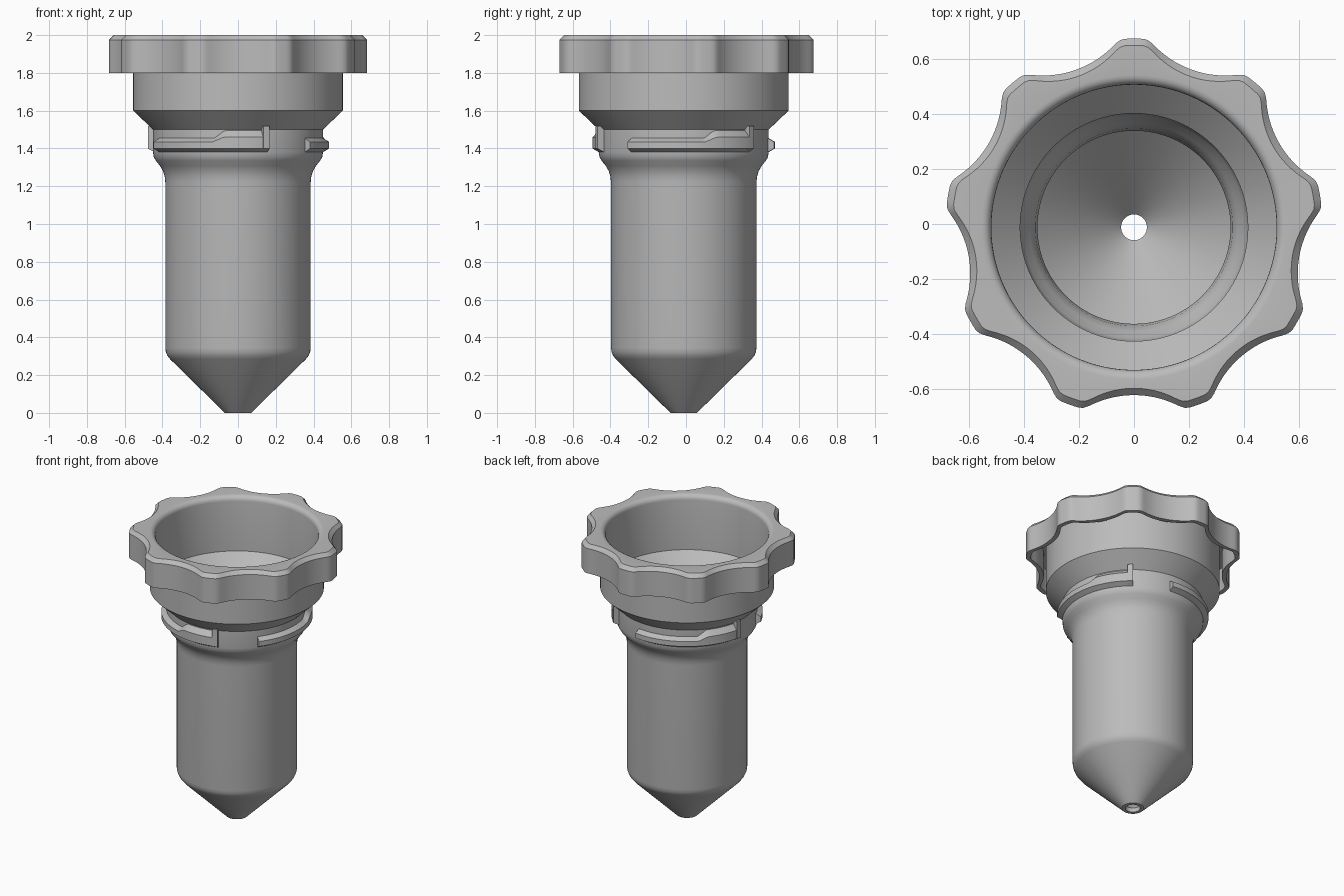
import bpy
import bmesh
import math

if "Cube" in bpy.data.objects:
    bpy.data.objects.remove(bpy.data.objects["Cube"])

AXIS_Y = -0.012
LOBES = 9
STEPS = LOBES * 28

grey = bpy.data.materials.new("plain grey")
grey.use_nodes = True
grey.diffuse_color = (0.5, 0.5, 0.5, 1)
grey.node_tree.nodes["Principled BSDF"].inputs["Base Color"].default_value = (0.5, 0.5, 0.5, 1)


def scallop(angle):
    """Radius of the grip outline: round lobes with concave dips between."""
    step = math.tau / LOBES
    a = (angle - math.pi / 2) % step - step / 2      # zero in the dip
    tip, dip, cut = 0.688, 0.612, 0.36
    c = dip + cut
    r = c * math.cos(a) - math.sqrt(max(cut ** 2 - (c * math.sin(a)) ** 2, 0))
    blend = 0.02
    h = max(blend - abs(tip - r), 0) / blend
    return min(tip, r) - h * h * blend / 4


def sweep(name, sections, closed):
    """Skin a list of closed cross-sections."""
    bm = bmesh.new()
    rings = [[bm.verts.new(p) for p in s] for s in sections]
    n = len(rings[0])
    for i in range(len(rings) if closed else len(rings) - 1):
        a, b = rings[i], rings[(i + 1) % len(rings)]
        for j in range(n):
            k = (j + 1) % n
            bm.faces.new((a[j], a[k], b[k], b[j]))
    if not closed:
        bm.faces.new(rings[0])
        bm.faces.new(rings[-1])
    bmesh.ops.recalc_face_normals(bm, faces=bm.faces)
    mesh = bpy.data.meshes.new(name)
    bm.to_mesh(mesh)
    bm.free()
    mesh.materials.append(grey)
    ob = bpy.data.objects.new(name, mesh)
    bpy.context.collection.objects.link(ob)
    ob.location.y = AXIS_Y
    bpy.ops.object.select_all(action="DESELECT")
    ob.select_set(True)
    bpy.context.view_layer.objects.active = ob
    bpy.ops.object.shade_smooth_by_angle(angle=math.radians(28))
    return ob


def polar(r, a, z):
    return (r * math.cos(a), r * math.sin(a), z)


# Funnel: outer wall from the tip upwards
outer = [(0.07, 0), (0.36, 0.285), (0.374, 0.303), (0.382, 0.322), (0.385, 0.345),
         (0.385, 1.22), (0.388, 1.25), (0.397, 1.28), (0.413, 1.308), (0.435, 1.335),
         (0.446, 1.355), (0.45, 1.38), (0.45, 1.5), (0.555, 1.6), (0.555, 1.965)]
# Hollow grip rim, as offsets inwards from the scalloped outline
rim = [(0.03, 1.965), (0.03, 1.8), (0, 1.8), (0, 1.975), (0.025, 2.0)]
# Rounded mouth
mouth = [(0.555 - 0.035 * math.sin(t * math.pi / 10),
          1.965 + 0.035 * math.cos(t * math.pi / 10)) for t in range(6)]
# Inner wall from the mouth down to the outlet
inner = [(0.52, 1.615), (0.415, 1.51), (0.415, 1.39), (0.405, 1.36), (0.38, 1.325),
         (0.36, 1.285), (0.352, 1.23), (0.352, 0.335), (0.047, 0.03), (0.047, 0)]

sections = []
for i in range(STEPS):
    a = math.tau * i / STEPS
    edge = scallop(a)
    profile = outer + [(edge - d, z) for d, z in rim] + mouth + inner
    sections.append([polar(r, a, z) for r, z in profile])
sweep("funnel_body", sections, True)

# Three bayonet lugs, each a ramped rib ending in an upright stop
ROOT, OUT = 0.44, 0.483
for n in range(3):
    start = math.radians(-158 + 120 * n)
    span = math.radians(88)
    rib = []
    for i in range(45):
        t = i / 44
        lift = min(max((t - 0.59) / 0.08, 0), 1)
        a = start + span * t
        rib.append([polar(ROOT, a, 1.375), polar(OUT, a, 1.4),
                    polar(OUT, a, 1.435 + 0.025 * lift),
                    polar(ROOT, a, 1.46 + 0.045 * lift)])
    sweep(f"lug_rib_{n + 1}", rib, False)
    stop = []
    for i in range(4):
        a = start + span - math.radians(4) * (1 - i / 3)
        stop.append([polar(ROOT, a, 1.376), polar(OUT + 0.002, a, 1.399),
                     polar(OUT + 0.002, a, 1.52), polar(ROOT, a, 1.52)])
    sweep(f"lug_stop_{n + 1}", stop, False)
